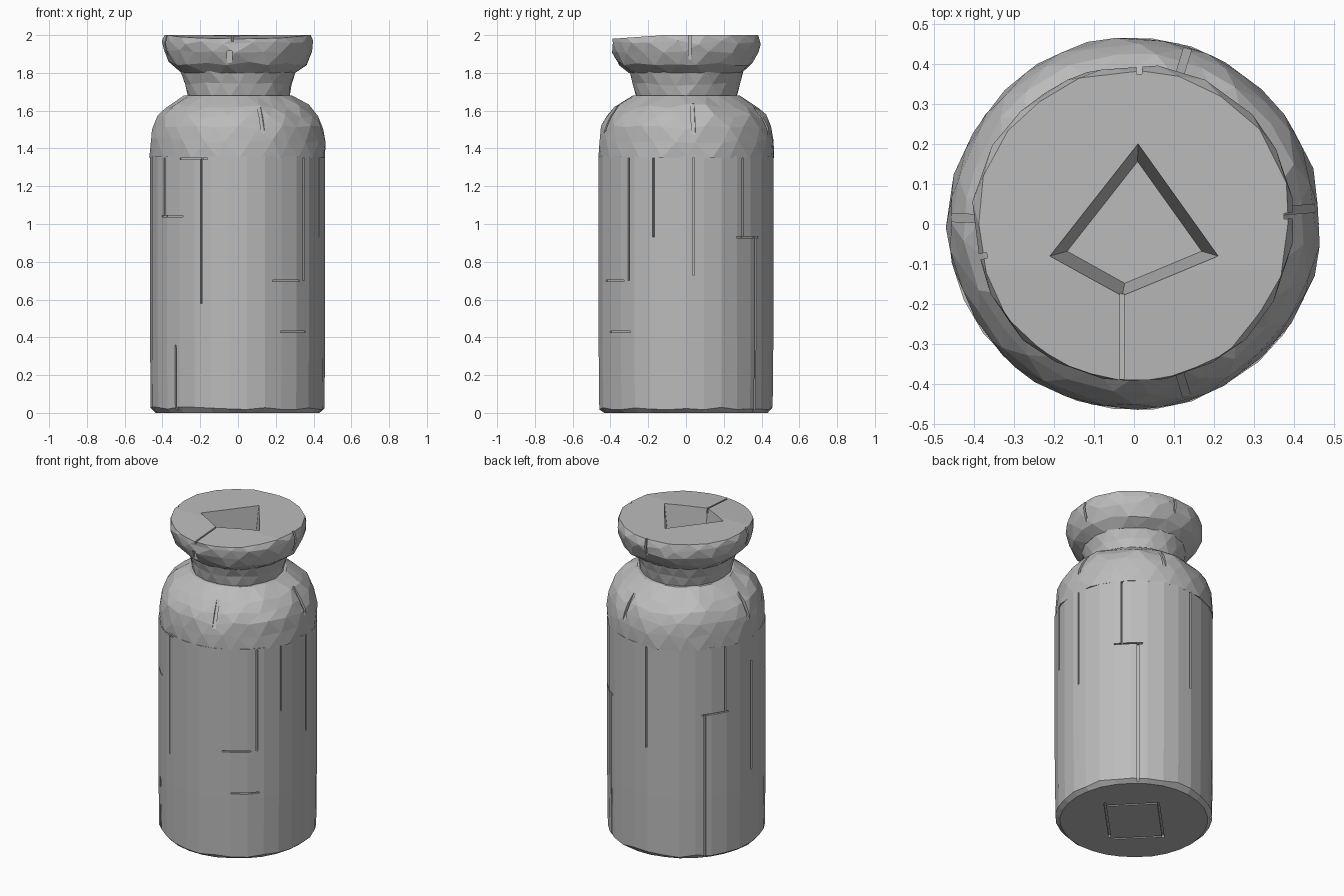
import bpy, bmesh, math, random
from mathutils import Vector, Matrix

random.seed(4)
if "Cube" in bpy.data.objects:
    bpy.data.objects.remove(bpy.data.objects["Cube"])

# One plain stone colour
stone = bpy.data.materials.new("grey_stone")
stone.use_nodes = True
GREY = (0.5, 0.5, 0.5, 1)
stone.diffuse_color = GREY
stone.node_tree.nodes["Principled BSDF"].inputs["Base Color"].default_value = GREY


def make_object(name, bm):
    bmesh.ops.recalc_face_normals(bm, faces=bm.faces)
    mesh = bpy.data.meshes.new(name)
    bm.to_mesh(mesh)
    bm.free()
    obj = bpy.data.objects.new(name, mesh)
    bpy.context.collection.objects.link(obj)
    mesh.materials.append(stone)
    return obj


def chipped_ring(name, profile, sides, radial, vertical, twist=0.0):
    """Revolve a profile with hand-carved irregularity; both ends stay flat."""
    bm = bmesh.new()
    columns = [random.uniform(-radial, radial * 0.3) for _ in range(sides)]
    rings = []
    for level, (r, z) in enumerate(profile):
        end = level in (0, len(profile) - 1)
        ring = []
        for i in range(sides):
            a = math.tau * (i + 0.5 * (level % 2) * (twist > 0)) / sides
            a += random.uniform(-twist, twist)
            rr = r + columns[i] + random.uniform(-radial, radial) * (twist > 0) * 0.5
            zz = z + (0 if end else random.uniform(-vertical, vertical))
            ring.append(bm.verts.new((rr * math.cos(a), rr * math.sin(a), zz)))
        rings.append(ring)
    for lo, hi in zip(rings, rings[1:]):
        for i in range(sides):
            j = (i + 1) % sides
            bm.faces.new((lo[i], lo[j], hi[j], hi[i]))
    bm.faces.new(rings[0])
    bm.faces.new(rings[-1])
    sloped = [f for f in bm.faces if len(f.verts) == 4]
    if twist:
        bmesh.ops.triangulate(bm, faces=sloped)
    return make_object(name, bm)


def carve(obj, cutter):
    mod = obj.modifiers.new("carve", 'BOOLEAN')
    mod.operation, mod.solver, mod.object = 'DIFFERENCE', 'EXACT', cutter
    mod.use_self = True
    bpy.context.view_layer.objects.active = obj
    bpy.ops.object.modifier_apply(modifier=mod.name)


def box(bm, centre, size, rotation=Matrix()):
    bmesh.ops.create_cube(bm, size=1, matrix=Matrix.Translation(centre) @ rotation
                          @ Matrix.Diagonal((*size, 1)))


def groove(bm, degrees, z, height, width, radius=0.465, depth=0.05, lean=0):
    a = math.radians(degrees)
    spot = Vector((radius * math.cos(a), radius * math.sin(a), z))
    turn = Matrix.Rotation(a, 4, 'Z') @ Matrix.Rotation(lean, 4, 'Y')
    box(bm, spot, (depth, width, height), turn)


# Main parts
body = chipped_ring("jar_body", [(0.435, 0), (0.461, 0.025), (0.465, 0.4),
                                 (0.465, 0.9), (0.465, 1.36)], 30, 0.005, 0.008)
shoulder = chipped_ring("jar_shoulder", [(0.466, 1.35), (0.463, 1.44), (0.452, 1.51),
                                         (0.425, 1.57), (0.38, 1.62), (0.285, 1.68)],
                        24, 0.006, 0.014, 0.04)
neck = chipped_ring("jar_neck", [(0.27, 1.67), (0.285, 1.74), (0.31, 1.82)],
                    18, 0.006, 0.01, 0.03)
lip = chipped_ring("jar_lip", [(0.305, 1.8), (0.365, 1.85), (0.395, 1.91),
                               (0.402, 1.96), (0.39, 2.0)], 20, 0.009, 0.012, 0.05)

# Brick-like cracks in the body: angle, bottom, top
bm = bmesh.new()
for degrees, low, high in [(245, 0.58, 1.35), (224, -0.1, 0.36), (213, 1.04, 1.35),
                           (319, 0.7, 1.35), (338, 0.93, 1.35), (5, 0.73, 1.35),
                           (41, 0.93, 1.35), (53, -0.1, 0.93), (155, 0.93, 1.35),
                           (139, -0.1, 0.93), (95, 0.7, 1.35), (180, 0.5, 1.2)]:
    groove(bm, degrees, (low + high) / 2, high - low, 0.011)
for degrees, z in [(304, 0.7), (239, 1.345), (310, 0.43), (220, 1.04), (46, 0.93), (147, 0.93)]:
    groove(bm, degrees, z, 0.008, 0.17, radius=0.46, depth=0.03)
# Crossed cracks underneath
for x, y, length, turn in [(-0.12, 0.1, 0.4, 0.8), (0.12, -0.1, 0.4, 0.8),
                           (0.12, 0.14, 0.3, -0.8), (-0.14, -0.15, 0.3, -0.8)]:
    box(bm, (x, y, 0), (length, 0.012, 0.03), Matrix.Rotation(turn, 4, 'Z'))
cracks = make_object("body_cracks", bm)
carve(body, cracks)

# Leaning notches in the shoulder
bm = bmesh.new()
for degrees in (5, 73, 178, 287):
    groove(bm, degrees, 1.56, 0.2, 0.02, radius=0.435, depth=0.05, lean=-0.5)
notches = make_object("shoulder_notches", bm)
carve(shoulder, notches)

# Kite-shaped tapering mouth
bm = bmesh.new()
rings = []
for scale, z in [(0.8, 1.75), (1.0, 2.0), (1.04, 2.05)]:
    rings.append([bm.verts.new((0.005 + x * scale, -0.02 + y * scale, z))
                  for x, y in [(0.005, 0.22), (-0.215, -0.06), (-0.035, -0.16), (0.205, -0.06)]])
for lo, hi in zip(rings, rings[1:]):
    for i in range(4):
        bm.faces.new((lo[i], lo[i - 1], hi[i - 1], hi[i]))
bm.faces.new(rings[0])
bm.faces.new(rings[-1])
mouth = make_object("mouth_cutter", bm)

# Front of the lip slopes away from a seam, with a gap between its two stones
bm = bmesh.new()
box(bm, (0, -0.33, 2.035), (1, 0.5, 0.1), Matrix.Rotation(0.07, 4, 'X'))
front_slope = make_object("front_slope_cutter", bm)
bm = bmesh.new()
box(bm, (-0.03, -0.28, 1.99), (0.01, 0.22, 0.05))
box(bm, (-0.045, -0.39, 1.86), (0.025, 0.06, 0.11))
groove(bm, 3, 1.92, 0.2, 0.014, radius=0.4)
groove(bm, 192, 1.92, 0.2, 0.014, radius=0.4)
groove(bm, 88, 1.92, 0.2, 0.014, radius=0.4)
lip_gaps = make_object("lip_gap_cutter", bm)

for cutter in (front_slope, lip_gaps, mouth):
    carve(lip, cutter)
carve(neck, mouth)
for cutter in (cracks, notches, mouth, front_slope, lip_gaps):
    bpy.data.objects.remove(cutter)
